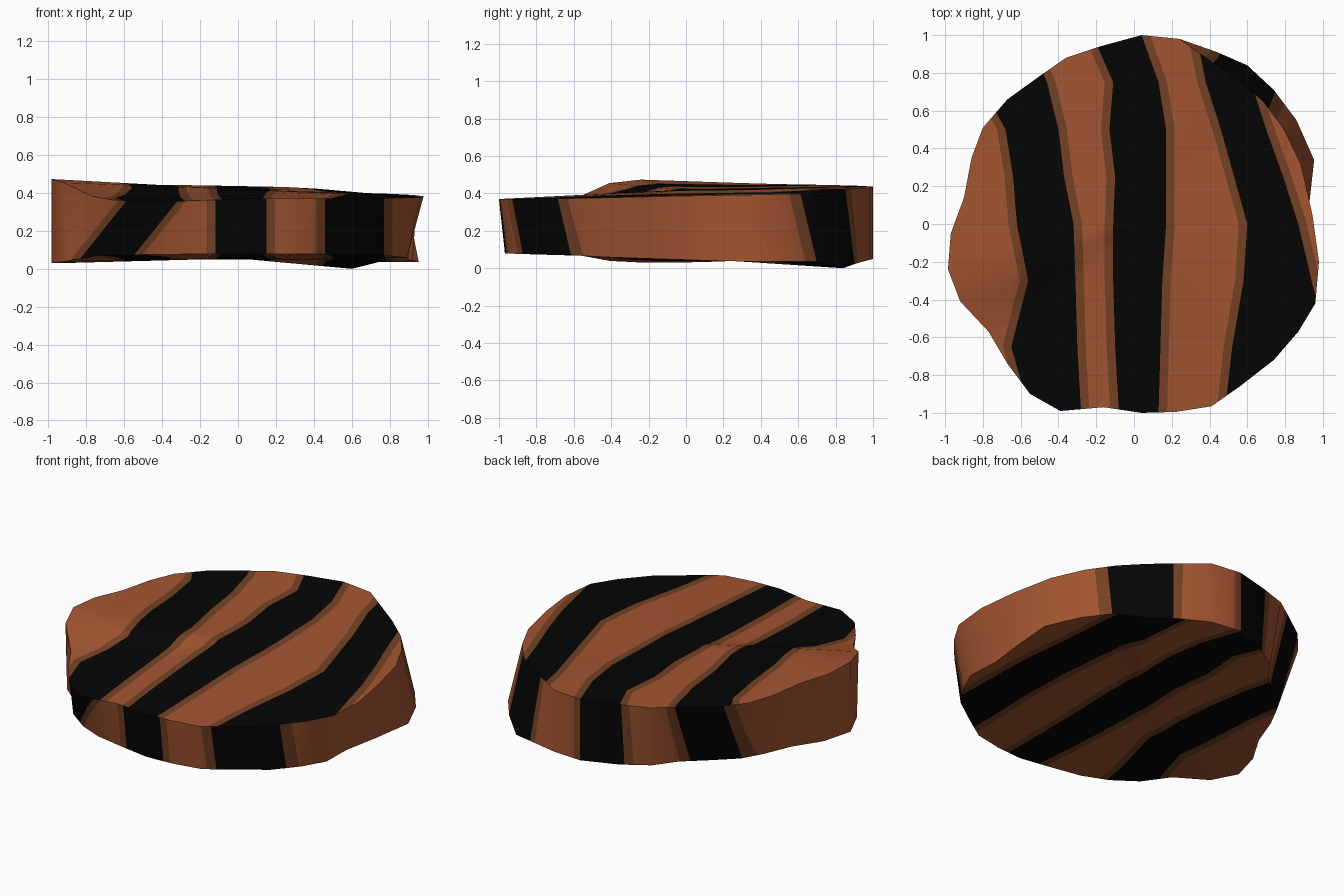
import bpy, bmesh, math
from mathutils import Vector

if "Cube" in bpy.data.objects:
    bpy.data.objects.remove(bpy.data.objects["Cube"])

# Colours: main brown, dark stripe border, black stripe
def material(name, rgb):
    m = bpy.data.materials.new(name)
    m.diffuse_color = (*rgb, 1)
    m.use_nodes = True
    m.node_tree.nodes["Principled BSDF"].inputs["Base Color"].default_value = m.diffuse_color
    return m

MATS = [material("warm_brown", (0.37, 0.092, 0.031)),
        material("dark_brown", (0.18, 0.054, 0.018)),
        material("black", (0.0015, 0.0015, 0.0015))]
BORDER = 0.045

# Irregular outline seen from above, counter-clockwise
OUTLINE = [(.04, 1), (-.18, .94), (-.36, .88), (-.49, .79), (-.67, .66), (-.80, .51),
           (-.86, .35), (-.90, .14), (-.97, -.05), (-.985, -.24), (-.92, -.41), (-.77, -.57),
           (-.67, -.74), (-.55, -.90), (-.39, -.99), (-.16, -.97), (.04, -1), (.22, -.995),
           (.41, -.965), (.56, -.86), (.74, -.72), (.87, -.57), (.96, -.42), (.985, -.2),
           (.98, .05), (.955, .34), (.86, .55), (.74, .71), (.60, .84), (.44, .91), (.24, .98)]
# Rim heights by compass angle in degrees
TOP = [(0, .387), (20, .392), (45, .40), (70, .43), (100, .44), (150, .45), (180, .465), (193, .475),
       (204, .455), (217, .38), (235, .355), (250, .355), (270, .37), (300, .37), (330, .375), (360, .387)]
BOTTOM = [(0, .045), (20, .035), (45, .035), (54.5, 0), (66, .03), (80, .05), (150, .045), (180, .03),
          (193, .03), (205, .04), (217, .068), (240, .075), (270, .08), (315, .075), (340, .055), (360, .045)]
# How far each rim is drawn in from the outline, by angle: the walls lean
TOP_SCALE = [(0, .975), (4, .96), (20, .925), (33, .92), (44, .92), (54.5, .91), (64, .94), (76, 1),
             (345, 1), (360, .975)]
BOTTOM_SCALE = [(0, .93), (20, 1), (88, 1), (101, .975), (112, .93), (122, .87), (135, .85), (148, .87),
                (160, .89), (172, .92), (183, .96), (194, 1), (205, .99), (228, .97), (238, .92),
                (248, .90), (261, .965), (270, .97), (295, .95), (316, .965), (336, .93), (349, .90), (360, .93)]

def interp(knots, t):
    knots = sorted(knots)
    for (a, u), (b, v) in zip(knots, knots[1:]):
        if a <= t <= b:
            return u + (v - u) * (t - a) / (b - a)
    return knots[0][1] if t < knots[0][0] else knots[-1][1]

def rim(x, y, scales, heights):
    a = math.degrees(math.atan2(y, x)) % 360
    s = interp(scales, a)
    return Vector((x * s, y * s, interp(heights, a)))

def rim_top(x, y):
    return rim(x, y, TOP_SCALE, TOP)

def rim_bottom(x, y):
    return rim(x, y, BOTTOM_SCALE, BOTTOM)

# Black stripe edges: x at each y knot, in left/right pairs
YS = [1, .75, .5, .25, 0, -.3, -.65, -1]
TOP_LINES = [[-.95, -.82, -.68, -.64, -.62, -.56, -.65, -.55],
             [-.57, -.46, -.40, -.37, -.32, -.31, -.30, -.28],
             [-.22, -.11, -.13, -.10, -.11, -.11, -.10, -.08],
             [.04, .13, .17, .17, .17, .15, .14, .13],
             [.33, .38, .46, .53, .60, .58, .52, .48],
             [.58, .62, .70, .79, .87, .94, 1.03, 1.1]]
UNDER_LINES = [[-.80, -.75, -.68, -.64, -.62, -.60, -.72, -.85],
               [-.54, -.48, -.42, -.38, -.35, -.36, -.46, -.53],
               TOP_LINES[2], TOP_LINES[3],
               [.38, .42, .46, .48, .50, .50, .48, .47],
               [.70, .72, .74, .76, .78, .78, .77, .75]]
# Wall stripe edges as (x at mid height, lean with height)
WALL_FRONT = [(-.70, .8), (-.43, .8), (-.12, 0), (.15, 0), (.46, 0), (.77, 0)]
WALL_BACK = [(-.70, 0), (-.48, 0), (-.20, 0), (.04, 0), (.44, -.1), (.73, -.1)]

def with_borders(values):
    """Yield each edge and its border edge just outside the black stripe."""
    for i, v in enumerate(values):
        yield v, 0
        yield v, (-BORDER if i % 2 == 0 else BORDER)

def colour_index(x, edges):
    for l, r in zip(edges[::2], edges[1::2]):
        if l < x < r:
            return 2
        if l - BORDER < x < r + BORDER:
            return 1
    return 0

def cut(bm, faces, co, no):
    geom = set(faces)
    for f in faces:
        geom.update(f.edges)
        geom.update(f.verts)
    bmesh.ops.bisect_plane(bm, geom=list(geom), dist=1e-5, plane_co=co, plane_no=no)

def finish(bm, name):
    me = bpy.data.meshes.new(name)
    bm.to_mesh(me)
    bm.free()
    ob = bpy.data.objects.new(name, me)
    bpy.context.collection.objects.link(ob)
    for m in MATS:
        me.materials.append(m)
    bpy.ops.object.select_all(action='DESELECT')
    ob.select_set(True)
    bpy.context.view_layer.objects.active = ob
    bpy.ops.object.shade_smooth_by_angle(angle=math.radians(40))

def make_cap(name, rim_at, centre_z, lines, flip):
    """Shallow cap of concentric rings, cut along the wavy stripe edges."""
    bm = bmesh.new()
    rings = []
    for s in (1, .7, .35):
        ring = []
        for x, y in OUTLINE:
            p = rim_at(x, y)
            z = centre_z + (p.z - centre_z) * s
            ring.append(bm.verts.new((p.x * s, p.y * s, z)))
        rings.append(ring)
    centre = bm.verts.new((0, 0, centre_z))
    n = len(OUTLINE)

    def face(*vs):
        bm.faces.new(vs[::-1] if flip else vs)
    for i in range(n):
        j = (i + 1) % n
        for a, b in zip(rings, rings[1:]):
            face(a[i], a[j], b[j])
            face(a[i], b[j], b[i])
        face(rings[-1][i], rings[-1][j], centre)
    for y in YS[1:-1]:
        cut(bm, bm.faces[:], (0, y, 0), (0, 1, 0))
    for k in range(len(YS) - 1):
        hi, lo = YS[k], YS[k + 1]
        for line, off in with_borders(lines):
            slab = [f for f in bm.faces if lo < f.calc_center_median().y < hi]
            cut(bm, slab, (line[k] + off, hi, 0), (hi - lo, -(line[k] - line[k + 1]), 0))
    for f in bm.faces:
        c = f.calc_center_median()
        f.material_index = colour_index(c.x, [interp(list(zip(YS, l)), c.y) for l in lines])
    finish(bm, name)

def make_wall(name):
    """Leaning band joining the two rims."""
    bm = bmesh.new()
    top = [bm.verts.new(rim_top(x, y)) for x, y in OUTLINE]
    low = [bm.verts.new(rim_bottom(x, y)) for x, y in OUTLINE]
    n = len(OUTLINE)
    for i in range(n):
        j = (i + 1) % n
        bm.faces.new((low[i], low[j], top[j], top[i]))
    for edges, side in ((WALL_FRONT, -1), (WALL_BACK, 1)):
        for (x, lean), off in with_borders(edges):
            half = [f for f in bm.faces if f.calc_center_median().y * side > 0]
            cut(bm, half, (x + off, 0, .22), (1, 0, -lean))
    for f in bm.faces:
        c = f.calc_center_median()
        edges = WALL_FRONT if c.y < 0 else WALL_BACK
        f.material_index = colour_index(c.x, [x + k * (c.z - .22) for x, k in edges])
    finish(bm, name)

make_cap("top_surface", rim_top, .42, TOP_LINES, False)
make_cap("underside", rim_bottom, .055, UNDER_LINES, True)
make_wall("side_wall")
